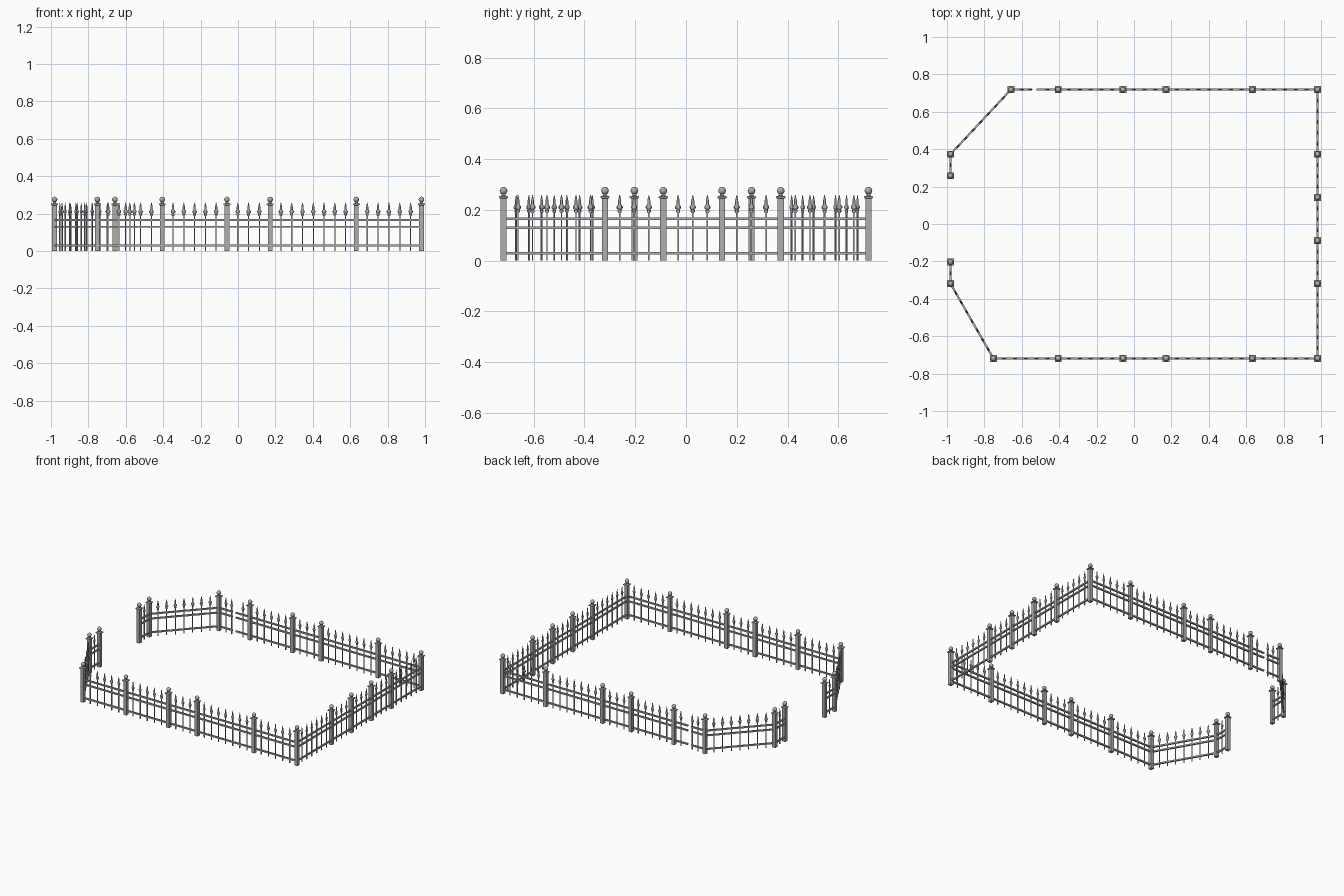
import bpy, bmesh, math
from mathutils import Vector, Matrix

cube = bpy.data.objects.get("Cube")
if cube:
    bpy.data.objects.remove(cube, do_unlink=True)


def material(name, rgb):
    m = bpy.data.materials.new(name)
    m.use_nodes = True
    m.diffuse_color = (*rgb, 1)
    m.node_tree.nodes["Principled BSDF"].inputs["Base Color"].default_value = (*rgb, 1)
    return m


IRON = material("grey iron", (0.43, 0.43, 0.43))


def mesh_from(bm, name, smooth=False):
    bmesh.ops.recalc_face_normals(bm, faces=bm.faces)
    for f in bm.faces:
        f.smooth = smooth
    me = bpy.data.meshes.new(name)
    bm.to_mesh(me)
    bm.free()
    me.materials.append(IRON)
    return me


def place(mesh, name, loc, angle=0, length=1):
    ob = bpy.data.objects.new(name, mesh)
    ob.location = loc
    ob.rotation_euler.z = angle
    ob.scale.x = length
    bpy.context.collection.objects.link(ob)


def lathe(bm, profile, sides, flat=1.0, turn=0.0):
    """Stack rings of (radius, height) and skin them; flat squashes the depth."""
    rings = []
    for r, z in profile:
        rings.append([bm.verts.new((r * math.cos(turn + math.tau * i / sides),
                                    r * flat * math.sin(turn + math.tau * i / sides), z))
                      for i in range(sides)])
    for a, b in zip(rings, rings[1:]):
        for i in range(sides):
            j = (i + 1) % sides
            bm.faces.new((a[i], a[j], b[j], b[i]))
    bm.faces.new(rings[0])
    bm.faces.new(rings[-1])


# Square post with a thin wider cap and a short neck
bm = bmesh.new()
half = [(0.0125, 0), (0.0125, 0.244), (0.0185, 0.247), (0.0185, 0.253),
        (0.009, 0.256), (0.007, 0.264)]
lathe(bm, [(h * math.sqrt(2), z) for h, z in half], 4, turn=math.pi / 4)
post_mesh = mesh_from(bm, "post")

# Ball finial
bm = bmesh.new()
bmesh.ops.create_uvsphere(bm, u_segments=16, v_segments=10, radius=0.015,
                          matrix=Matrix.Translation((0, 0, 0.2755)))
ball_mesh = mesh_from(bm, "finial_ball", True)

# Thin square picket bar
bm = bmesh.new()
lathe(bm, [(0.004, 0), (0.004, 0.2)], 4, turn=math.pi / 4)
bar_mesh = mesh_from(bm, "picket_bar")

# Flattened spear head
bm = bmesh.new()
lathe(bm, [(0.004, 0.188), (0.008, 0.192), (0.008, 0.197), (0.006, 0.2), (0.012, 0.207),
           (0.012, 0.213), (0.006, 0.222), (0.006, 0.236), (0.001, 0.259)], 8, flat=0.5)
head_mesh = mesh_from(bm, "spear_head")

# Unit-length rail, stretched to each span
bm = bmesh.new()
bmesh.ops.create_cube(bm, size=1, matrix=Matrix.Diagonal((1, 0.011, 0.01, 1)))
rail_mesh = mesh_from(bm, "rail")

# Post positions from one gateway side round to the other
X, Y = 0.981, 0.7185
row = [-0.405, -0.059, 0.172, 0.633]
path = [(-X, -0.203), (-X, -0.319), (-0.752, -Y)]
path += [(x, -Y) for x in row] + [(X, -Y)]
path += [(X, y) for y in (-0.319, -0.089, 0.142, 0.373)] + [(X, Y)]
path += [(x, Y) for x in reversed(row)]
path += [(-0.658, Y), (-X, 0.373), (-X, 0.258)]
path = [Vector((*p, 0)) for p in path]
STEP = 0.0575


def add_rails(a, b):
    d = b - a
    for z in (0.03, 0.13, 0.165):
        place(rail_mesh, "rail", (a + b) / 2 + Vector((0, 0, z)),
              math.atan2(d.y, d.x), d.length)


def add_picket(p, angle):
    place(bar_mesh, "picket_bar", p, angle)
    place(head_mesh, "spear_head", p, angle)


for p in path:
    place(post_mesh, "post", p)
    place(ball_mesh, "finial_ball", p)

for a, b in zip(path, path[1:]):
    d = b - a
    angle = math.atan2(d.y, d.x)
    unit = d.normalized()
    # The span beside the back corner is two short stubs with a narrow break
    if a.y == b.y and a.y > 0 and b.x < -0.6:
        add_rails(a, a + unit * 0.115)
        add_rails(b, b - unit * 0.112)
        for p in (a + unit * STEP, b - unit * STEP, b - unit * 0.104):
            add_picket(p, angle)
        continue
    add_rails(a, b)
    n = round(d.length / STEP)
    for i in range(1, n):
        add_picket(a.lerp(b, i / n), angle)
